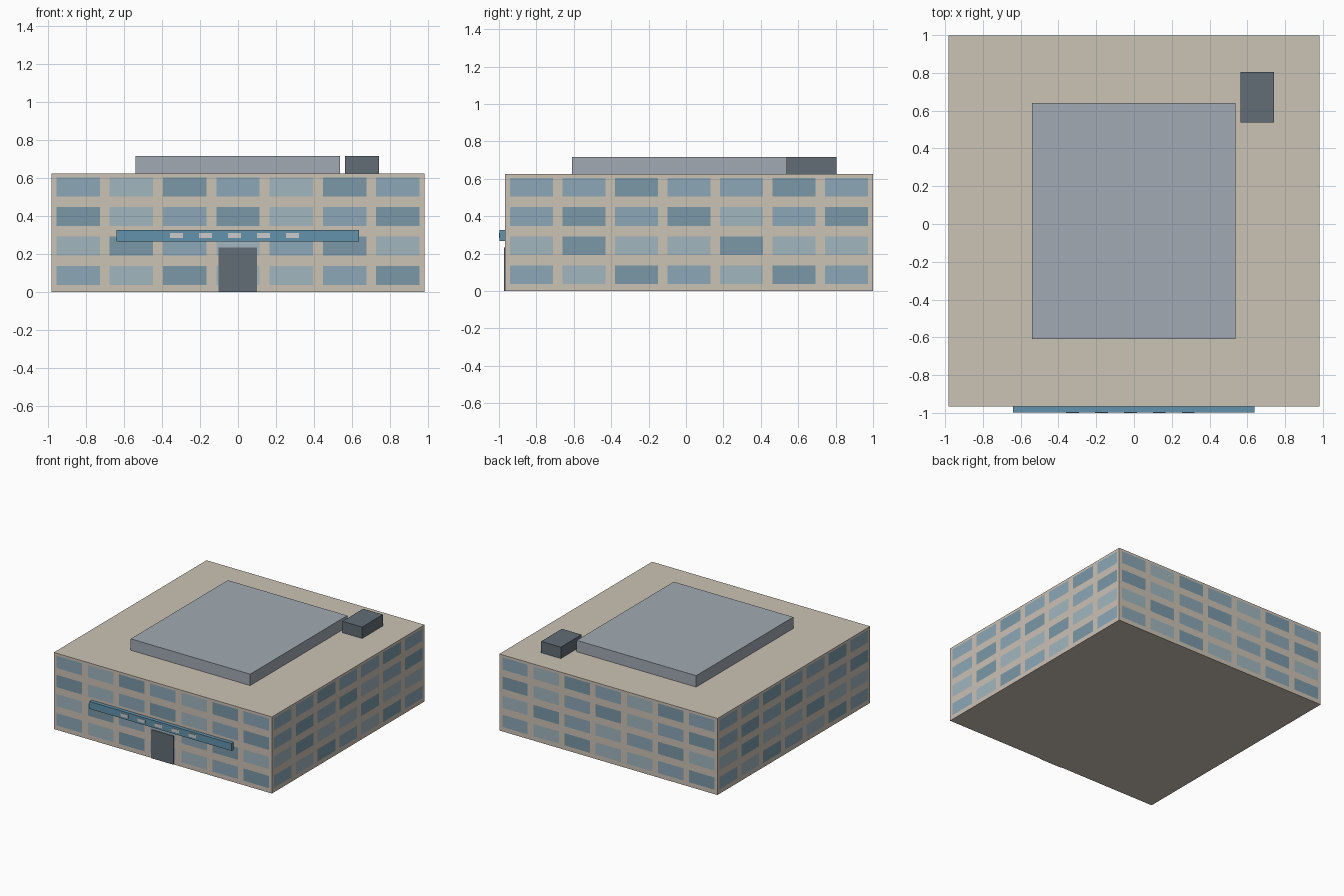
import bpy, bmesh, math
from mathutils import Matrix, Vector

if "Cube" in bpy.data.objects:
    bpy.data.objects.remove(bpy.data.objects["Cube"])


def material(name, rgb):
    # display colour (0-255) to linear
    m = bpy.data.materials.new(name)
    m.diffuse_color = [((c / 255 + 0.055) / 1.055) ** 2.4 for c in rgb] + [1]
    m.use_nodes = True
    m.node_tree.nodes["Principled BSDF"].inputs["Base Color"].default_value = m.diffuse_color
    return m


STONE = material("stone", (203, 194, 181))
LIGHT = material("glass_light", (161, 182, 190))
MID = material("glass_mid", (140, 167, 183))
DARK = material("glass_dark", (122, 153, 167))
BLUE = material("blue_panel", (98, 146, 172))
SLATE = material("slate", (98, 109, 118))
GREY = material("roof_grey", (161, 170, 178))
PALE = material("pale_panel", (218, 222, 221))


def add_object(name, bm, mats):
    mesh = bpy.data.meshes.new(name)
    bm.to_mesh(mesh)
    bm.free()
    for m in mats:
        mesh.materials.append(m)
    obj = bpy.data.objects.new(name, mesh)
    bpy.context.collection.objects.link(obj)


def box(name, x, y, z, mat):
    bm = bmesh.new()
    bmesh.ops.create_cube(bm, size=1)
    lo, hi = Vector((x[0], y[0], z[0])), Vector((x[1], y[1], z[1]))
    bmesh.ops.scale(bm, vec=hi - lo, verts=bm.verts)
    bmesh.ops.translate(bm, vec=(lo + hi) / 2, verts=bm.verts)
    add_object(name, bm, [mat])


# Building shell: four gridded walls with flush windows, rows listed bottom up
HALF, CY, TOP, COLS, ROWS = 0.983, 0.016, 0.624, 7, 4
FRONT = ["MLDLLMD", "LDMLMDL", "DLMDLMD", "MLDMLDM"]
SIDE = ["MLDMLDM", "LDLLDLL", "MDMDLMD", "MMDMMDM"]
px, pz = 2 * HALF / COLS, TOP / ROWS
xs = [-HALF] + [-HALF + i * px + o for i in range(COLS) for o in (0.026, 0.255)] + [HALF]
zs = [0] + [j * pz + o for j in range(ROWS) for o in (0.036, 0.136)] + [TOP]

bm = bmesh.new()
for k, pattern in enumerate((FRONT, SIDE, FRONT, SIDE)):
    turn = Matrix.Translation((0, CY, 0)) @ Matrix.Rotation(k * math.pi / 2, 4, 'Z')
    grid = [[bm.verts.new(turn @ Vector((x, -HALF, z))) for x in xs] for z in zs]
    for j in range(len(zs) - 1):
        for i in range(len(xs) - 1):
            f = bm.faces.new((grid[j][i], grid[j][i + 1], grid[j + 1][i + 1], grid[j + 1][i]))
            if i % 2 and j % 2:
                f.material_index = " LMD".index(pattern[j // 2][i // 2])
bmesh.ops.remove_doubles(bm, verts=bm.verts, dist=0.0005)
# Roof and floor close the open rims
caps = bmesh.ops.holes_fill(bm, edges=[e for e in bm.edges if e.is_boundary], sides=0)
for f in caps["faces"]:
    f.material_index = 0
bmesh.ops.recalc_face_normals(bm, faces=bm.faces)
add_object("building_shell", bm, [STONE, LIGHT, MID, DARK])

# Rooftop volumes
box("roof_block", (-0.54, 0.537), (-0.61, 0.64), (TOP, 0.717), GREY)
box("roof_unit", (0.565, 0.742), (0.538, 0.805), (TOP, 0.717), SLATE)

# Entrance door and the fascia band above it
WALL = CY - HALF
box("entrance_door", (-0.103, 0.1), (WALL - 0.005, WALL), (0, 0.233), SLATE)
box("fascia_band", (-0.64, 0.638), (-0.997, WALL), (0.267, 0.327), BLUE)

# Blank pale panels on the fascia
for i in range(5):
    x = -0.325 + i * 0.153
    box(f"fascia_panel_{i + 1}", (x - 0.034, x + 0.034), (-1.0, -0.997), (0.283, 0.31), PALE)
